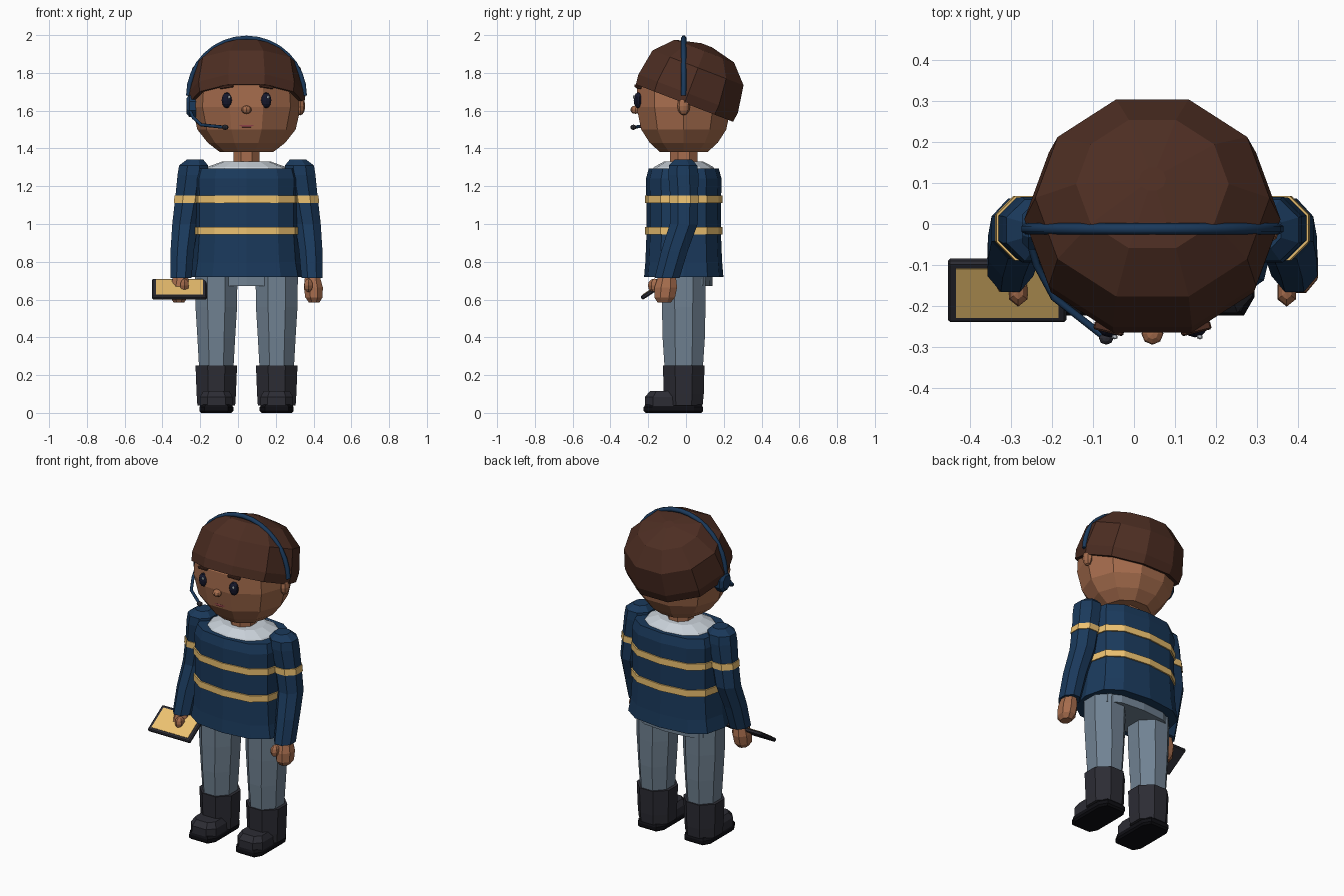
import bpy, bmesh
from math import sin, cos, pi, radians, copysign

if "Cube" in bpy.data.objects:
    bpy.data.objects.remove(bpy.data.objects["Cube"])

CX, CY = 0.045, -0.012          # body axis


def mat(name, r, g, b):
    m = bpy.data.materials.new(name)
    m.diffuse_color = [(c / 255) ** 2.2 for c in (r, g, b)] + [1]
    m.use_nodes = True
    m.node_tree.nodes["Principled BSDF"].inputs["Base Color"].default_value = m.diffuse_color
    return m


SKIN = mat("skin", 164, 108, 78)
HAIR = mat("hair", 78, 49, 39)
NAVY = mat("navy", 32, 60, 92)
GOLD = mat("gold", 236, 192, 112)
GREY = mat("trouser_grey", 112, 129, 145)
BOOT = mat("boot_black", 48, 48, 55)
SOLE = mat("sole_black", 22, 22, 26)
PALE = mat("pale_grey", 200, 208, 216)
EYE = mat("eye_dark", 28, 30, 48)
LIP = mat("lip", 135, 65, 70)


def finish(name, bm, m, loc=(0, 0, 0), rot=(0, 0, 0)):
    bmesh.ops.recalc_face_normals(bm, faces=bm.faces)
    me = bpy.data.meshes.new(name)
    bm.to_mesh(me)
    bm.free()
    me.materials.append(m)
    ob = bpy.data.objects.new(name, me)
    ob.location, ob.rotation_euler = loc, rot
    bpy.context.collection.objects.link(ob)
    return ob


def loft(name, rings, n, m, start=0, power=2, loc=(0, 0, 0), rot=(0, 0, 0)):
    """Capped stack of n-sided rings (x, y, z, half width, half depth)."""
    unit = []
    for i in range(n):
        a = radians(start) + 2 * pi * i / n
        unit.append([copysign(abs(round(f(a), 6)) ** (2 / power), f(a)) for f in (cos, sin)])
    mx, my = max(u[0] for u in unit), max(u[1] for u in unit)
    bm = bmesh.new()
    rows = [[bm.verts.new((x + u[0] / mx * rx, y + u[1] / my * ry, z)) for u in unit]
            for x, y, z, rx, ry in rings]
    for a, b in zip(rows, rows[1:]):
        for i in range(n):
            j = (i + 1) % n
            bm.faces.new((a[i], a[j], b[j], b[i]))
    bm.faces.new(rows[0])
    bm.faces.new(rows[-1])
    return finish(name, bm, m, loc, rot)


def ball(name, loc, size, m, seg=8, rot=(0, 0, 0)):
    bm = bmesh.new()
    bmesh.ops.create_uvsphere(bm, u_segments=seg, v_segments=6, radius=1)
    bmesh.ops.scale(bm, vec=size, verts=bm.verts)
    return finish(name, bm, m, loc, rot)


def box(name, loc, size, m, rot=(0, 0, 0), bevel=0.0):
    bm = bmesh.new()
    bmesh.ops.create_cube(bm, size=1)
    bmesh.ops.scale(bm, vec=size, verts=bm.verts)
    if bevel:
        bmesh.ops.bevel(bm, geom=bm.edges[:], offset=bevel, segments=1, affect='EDGES')
    return finish(name, bm, m, loc, rot)


def tube(name, pts, r, m):
    cu = bpy.data.curves.new(name, 'CURVE')
    cu.dimensions = '3D'
    cu.bevel_depth, cu.bevel_resolution, cu.use_fill_caps = r, 1, True
    sp = cu.splines.new('POLY')
    sp.points.add(len(pts) - 1)
    for p, q in zip(sp.points, pts):
        p.co = (*q, 1)
    cu.materials.append(m)
    bpy.context.collection.objects.link(bpy.data.objects.new(name, cu))


def body(*zr):
    return [(CX, CY, z, rx, ry) for z, rx, ry in zr]


# head, neck and tilted hair cap
loft("head", body((1.38, .14, .125), (1.43, .205, .18), (1.50, .26, .225), (1.62, .288, .25),
                  (1.73, .28, .248), (1.83, .22, .19), (1.90, .12, .1)), 10, SKIN)
loft("neck", body((1.29, .07, .072), (1.41, .07, .072)), 8, SKIN, 22.5)
loft("hair", [(0, 0, z, r * 1.11, r) for z, r in
              ((0, .276), (.055, .282), (.2, .258), (.295, .168), (.328, .03))],
     10, HAIR, loc=(CX, -.008, 1.64), rot=(radians(-21), 0, 0))

# face
ball("nose", (CX, -.268, 1.605), (.027, .027, .022), SKIN)
box("mouth", (CX, -.237, 1.517), (.045, .016, .011), LIP, (radians(-12), 0, 0))
for s, side in ((-1, "right"), (1, "left")):
    ex = CX + s * .104
    ball(side + "_eye", (ex, -.253, 1.655), (.029, .024, .042), EYE, 10)
    ball(side + "_eye_glint", (ex + .012, -.276, 1.672), (.008, .006, .009), PALE, 6)
    box(side + "_eyebrow", (ex + s * .002, -.255, 1.727), (.075, .022, .016), HAIR,
        (0, radians(s * 8), radians(s * 14)), .004)
    ball(side + "_ear", (CX + s * .285, CY, 1.625), (.026, .034, .05), SKIN)
    box(side + "_mouth_corner", (CX + s * .027, -.235, 1.521), (.024, .014, .008), LIP,
        (0, radians(-s * 22), 0))

# headset
arc = [pi * i / 16 for i in range(17)]
tube("headset_band", [(CX + .308 * cos(a), CY, 1.68 + .305 * sin(a)) for a in arc], .014, NAVY)
loft("headset_earpiece", [(0, 0, -.025, .058, .05), (0, 0, .01, .058, .05), (0, 0, .025, .04, .035)],
     8, NAVY, 22.5, loc=(-.248, CY, 1.625), rot=(0, radians(-90), 0))
tube("microphone_boom", [(-.258, -.03, 1.61), (-.238, -.1, 1.565), (-.195, -.18, 1.525),
                         (-.08, -.27, 1.513)], .009, NAVY)
ball("microphone", (-.068, -.279, 1.512), (.018, .016, .014), BOOT)

# jacket with bands and collar
loft("jacket", body((.72, .303, .21), (.80, .288, .203), (.95, .277, .197), (1.13, .277, .198),
                    (1.24, .28, .2), (1.295, .265, .185)), 12, NAVY, power=2.7)
for z, name in ((1.13, "upper"), (.965, "lower")):
    loft(name + "_jacket_band", body((z - .02, .285, .206), (z + .02, .285, .206)), 12, GOLD, power=2.7)
loft("collar", body((1.28, .225, .172), (1.303, .205, .155), (1.33, .13, .105)), 12, PALE, power=2.3)
loft("hips", [(CX, .012, .672, .25, .128), (CX, .012, .78, .25, .13)], 12, GREY, power=2.7)

for s, side in ((-1, "right"), (1, "left")):
    # arm, cuff band, hand
    def arm(*rows):
        return [(CX + s * x, y, z, rx, ry) for x, y, z, rx, ry in rows]
    loft(side + "_sleeve", arm((.347, -.1, .715, .056, .066), (.34, -.06, .86, .062, .07),
                               (.325, -.012, 1.0, .068, .074), (.302, -.01, 1.15, .074, .074),
                               (.285, -.014, 1.26, .08, .08), (.28, -.015, 1.31, .077, .075),
                               (.272, -.015, 1.342, .042, .045)), 8, NAVY, 22.5)
    loft(side + "_sleeve_band", arm((.307, -.01, 1.112, .078, .079), (.302, -.01, 1.15, .079, .079)),
         8, GOLD, 22.5)
    loft(side + "_hand", arm((.358, -.115, .585, .028, .035), (.357, -.113, .612, .046, .055),
                             (.354, -.107, .665, .05, .06), (.348, -.1, .73, .038, .045)), 8, SKIN, 22.5)
    ball(side + "_thumb", (CX + s * .328, -.166, .675), (.026, .036, .036), SKIN, 6)

    # leg, boot, sole
    lx = CX + s * .16
    loft(side + "_trouser_leg", [(lx, CY, .22, .09, .1), (lx, CY, .40, .1, .112),
                                 (lx, CY, .56, .11, .115), (lx, CY, .74, .112, .117)], 8, GREY, 22.5)
    loft(side + "_boot_shaft", [(lx, CY, .04, .1, .1), (lx, CY, .1, .104, .106),
                                (lx, CY, .252, .11, .11)], 8, BOOT, 22.5)
    loft(side + "_boot_toe", [(lx, -.12, .035, .086, .097), (lx, -.12, .085, .086, .097),
                              (lx, -.115, .116, .068, .075)], 8, BOOT, 22.5, power=3)
    loft(side + "_boot_sole", [(lx, -.067, 0, .08, .147), (lx, -.067, .01, .09, .157),
                               (lx, -.067, .03, .09, .157), (lx, -.067, .045, .08, .147)],
         8, SOLE, 22.5, power=5)

# tablet held in the right hand
tilt = radians(33)
at = (-.31, -.162, .655)
box("tablet_case", at, (.29, .178, .022), BOOT, (tilt, 0, 0), .006)
box("tablet_screen", (at[0], at[1] - .011 * sin(tilt), at[2] + .011 * cos(tilt)),
    (.25, .142, .006), GOLD, (tilt, 0, 0))
